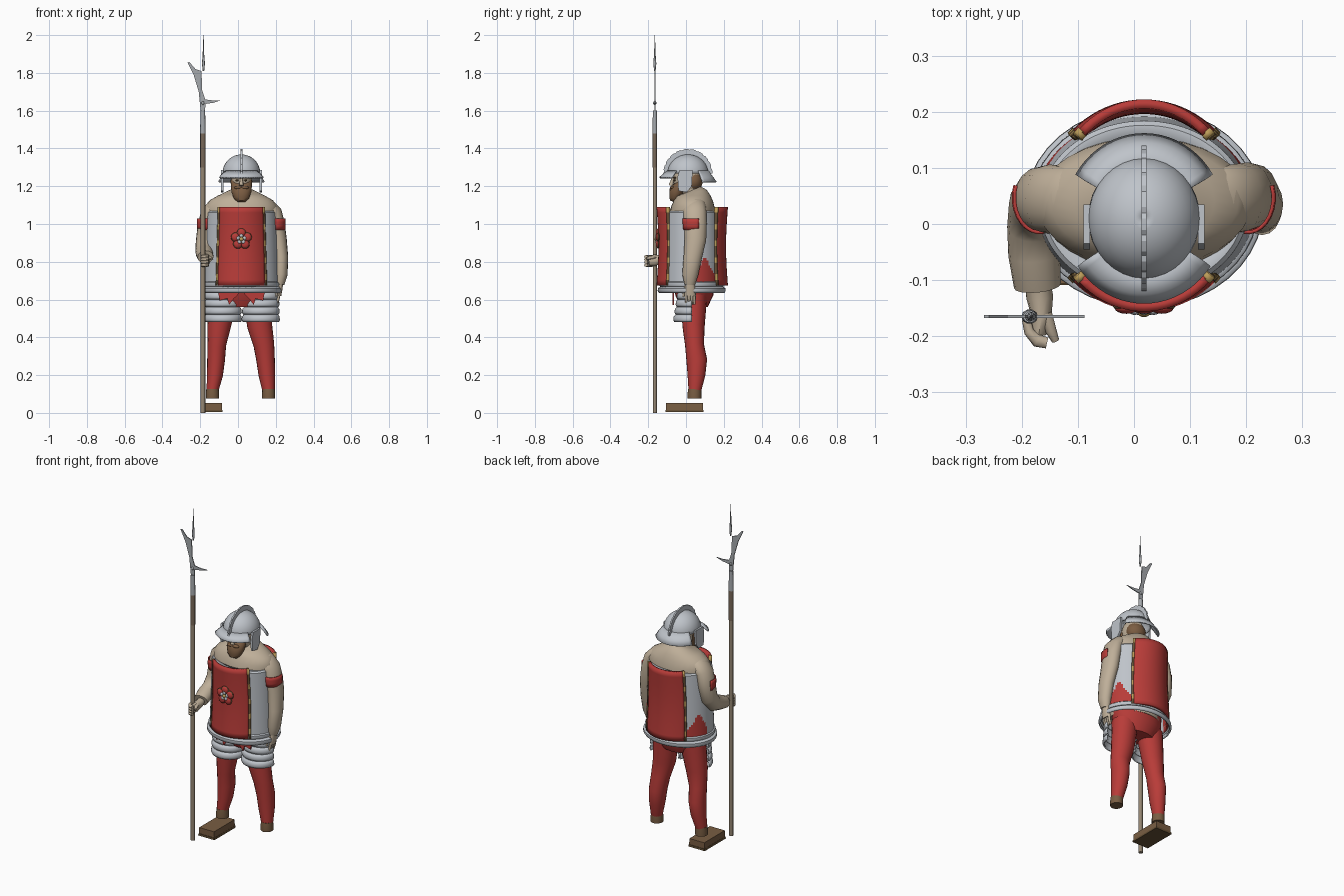
import bpy, bmesh, math
from mathutils import Vector, Matrix

if "Cube" in bpy.data.objects:
    bpy.data.objects.remove(bpy.data.objects["Cube"], do_unlink=True)


def material(name, rgb):
    m = bpy.data.materials.new(name)
    m.use_nodes = True
    m.diffuse_color = (*rgb, 1)
    m.node_tree.nodes["Principled BSDF"].inputs["Base Color"].default_value = (*rgb, 1)
    return m


STEEL = material("steel grey", (.52, .55, .59))
LINEN = material("warm beige", (.52, .43, .32))
RED = material("cloth red", (.48, .045, .04))
HAIR = material("hair brown", (.2, .11, .055))
WOOD = material("pole wood", (.3, .24, .17))
DARK_WOOD = material("dark pole wood", (.19, .14, .1))
LEATHER = material("shoe leather", (.19, .11, .055))
TRIM = material("dark trim", (.13, .08, .035))
GOLD = material("gold", (.5, .33, .1))
IRON = material("blade grey", (.38, .4, .42))
CX = .018


def finish(name, bm, mats, angle=40):
    mesh = bpy.data.meshes.new(name)
    bm.to_mesh(mesh)
    bm.free()
    for m in mats:
        mesh.materials.append(m)
    mesh.shade_smooth()
    mesh.set_sharp_from_angle(angle=math.radians(angle))
    ob = bpy.data.objects.new(name, mesh)
    bpy.context.collection.objects.link(ob)
    return ob


def bridge(bm, rows, closed=True):
    n = len(rows[0])
    for a, b in zip(rows, rows[1:]):
        for j in range(n if closed else n - 1):
            k = (j + 1) % n
            bm.faces.new((a[j], a[k], b[k], b[j]))


def limb(name, path, mat, n=16):
    """Capped tube through (x, y, z, radius_x, radius_other) stations."""
    bm = bmesh.new()
    pts = [Vector(p[:3]) for p in path]
    rows = []
    for i, p in enumerate(path):
        t = (pts[min(i + 1, len(pts) - 1)] - pts[max(i - 1, 0)]).normalized()
        u = Vector((1, 0, 0))
        u = (u - t * u.dot(t)).normalized()
        v = t.cross(u)
        rows.append([bm.verts.new(pts[i] + u * p[3] * math.cos(math.tau * j / n)
                                  + v * p[4] * math.sin(math.tau * j / n)) for j in range(n)])
    bridge(bm, rows)
    bm.faces.new(rows[0][::-1])
    bm.faces.new(rows[-1])
    return finish(name, bm, [mat], 50)


def shell(name, rings, mats, a0=0, a1=360, n=32, thick=.01, rule=None):
    """Plate swept round z through (x, y, z, rx, ry) rings, listed upwards."""
    bm = bmesh.new()
    full = a1 - a0 == 360
    angles = [math.radians(a0 + (a1 - a0) * j / n) for j in range(n if full else n + 1)]
    rows = [[bm.verts.new((x + rx * math.cos(a), y + ry * math.sin(a), z)) for a in angles]
            for x, y, z, rx, ry in rings]
    bridge(bm, rows, full)
    if rule:
        for f in bm.faces:
            f.material_index = rule(f.calc_center_median())
    ob = finish(name, bm, mats)
    mod = ob.modifiers.new("thickness", 'SOLIDIFY')
    mod.thickness = thick
    return ob


def ball(name, loc, size, mat):
    bm = bmesh.new()
    bmesh.ops.create_uvsphere(bm, u_segments=16, v_segments=10, radius=1,
                              matrix=Matrix.Translation(loc) @ Matrix.Diagonal((*size, 1)))
    return finish(name, bm, [mat], 60)


def prism(name, outline, at, thick, mat, axis='y'):
    """Flat outline of (side, z) points given thickness along axis."""
    bm = bmesh.new()
    place = (lambda s, z: (s, at - thick / 2, z)) if axis == 'y' else (lambda s, z: (at - thick / 2, s, z))
    face = bm.faces.new([bm.verts.new(place(s, z)) for s, z in outline])
    out = bmesh.ops.extrude_face_region(bm, geom=[face])
    step = Vector((0, thick, 0)) if axis == 'y' else Vector((thick, 0, 0))
    bmesh.ops.translate(bm, vec=step, verts=[g for g in out["geom"] if isinstance(g, bmesh.types.BMVert)])
    bmesh.ops.recalc_face_normals(bm, faces=bm.faces)
    return finish(name, bm, [mat], 25)


# Polearm
PX, PY = -.186, -.165
limb("pole_shaft", [(PX, PY, 0, .013, .011), (PX, PY, 1.3, .013, .011)], WOOD, 10)
limb("pole_upper", [(PX, PY, 1.3, .014, .012), (PX, PY, 1.48, .014, .012)], DARK_WOOD, 10)
limb("pole_socket", [(PX, PY, 1.48, .015, .013), (PX, PY, 1.6, .012, .011)], IRON, 10)
prism("blade", [(-.198, 1.6), (-.208, 1.7), (-.235, 1.79), (-.267, 1.855), (-.258, 1.858), (-.225, 1.82),
                (-.193, 1.81), (-.19, 1.71), (-.172, 1.655), (-.174, 1.6)], PY, .005, IRON)
prism("back_hook", [(-.178, 1.635), (-.13, 1.642), (-.088, 1.655), (-.13, 1.654), (-.178, 1.66)], PY, .005, IRON)
limb("top_spike", [(-.183, PY, 1.81, .004, .004), (-.183, PY, 1.85, .008, .008),
                   (-.183, PY, 1.9, .004, .004), (-.183, PY, 2.0, .001, .001)], IRON, 8)
ball("spike_knob", (PX, PY, 1.64), (.008, .009, .01), IRON)

# Body and cuirass
limb("torso", [(CX, .03, .66, .15, .12), (CX, .03, .9, .165, .125), (CX, .035, 1.05, .185, .122),
               (CX, .038, 1.09, .192, .115), (CX, .04, 1.125, .168, .103), (CX, .04, 1.15, .125, .09),
               (CX, .04, 1.168, .085, .072), (CX, .035, 1.18, .05, .048)], LINEN, 32)


def side_hem(c):
    return int(c.z < .83 - 2 * abs(c.y - .1) and .05 < c.y)


shell("cuirass", [(CX, .03, .66 + .4 * i / 30, .198 - .012 * i / 30, .162 - .008 * i / 30) for i in range(31)]
      + [(CX, .03, 1.068, .178, .146), (CX, .03, 1.069, .15, .115)], [STEEL, RED], n=96, rule=side_hem)
for i, (z, r) in enumerate([(.635, .213), (.665, .204)]):
    shell(f"waist_lame_{i}", [(CX, .03, z, r - .005, r - .04), (CX, .03, z + .01, r, r - .033),
                             (CX, .03, z + .024, r - .001, r - .034), (CX, .03, z + .034, r - .012, r - .047)],
          [STEEL], n=40)

# Front and back cloth panels with studded edges
for side, mid in (("front", 270), ("back", 90)):
    def rings(grow):
        return [(CX, .033, .675 + .415 * i / 14, .182 - .015 * i / 14 + grow,
                 .189 - .01 * math.sin(math.pi * i / 14) + grow) for i in range(15)]
    shell(side + "_panel", rings(0), [RED], mid - 44, mid + 44, 20, .016)
    for k in (-1, 1):
        edge = mid + k * 45.5
        shell(f"{side}_panel_trim_{k}", rings(.003), [TRIM, GOLD], edge - 2, edge + 2, 2, .02,
              lambda c: int(c.z * 33.7) % 3 == 0)

# Flower emblem
FZ, FY = .92, -.15
for i in range(5):
    a = math.tau * i / 5 + math.pi / 2
    dx, dz = math.cos(a), math.sin(a)
    ball(f"petal_back_{i}", (CX + .032 * dx, FY + .003, FZ + .032 * dz), (.025, .008, .025), TRIM)
    ball(f"petal_{i}", (CX + .033 * dx, FY, FZ + .033 * dz), (.021, .01, .021), RED)
    ball(f"inner_petal_{i}", (CX + .018 * dx, FY - .006, FZ + .018 * dz), (.01, .006, .01), STEEL)
ball("flower_centre", (CX, FY - .008, FZ), (.011, .008, .011), GOLD)

# Thigh lames and cloth tatters
for name, x in (("right", -.08), ("left", .121)):
    for i in range(4):
        z, r = .48 + .04 * i, .101 - .001 * i
        d = .097 - .006 * i
        shell(f"{name}_tasset_{i}", [(x, .03, z, r - .006, d - .006), (x, .03, z + .012, r, d),
                                     (x, .03, z + .03, r - .002, d - .002), (x, .03, z + .042, r - .012, d - .014)],
              [STEEL], 180, 360, 20, .008)
for k in (-1, 1):
    prism(f"red_tatter_{k}", [(CX + k * x, z) for x, z in
          ((.012, .65), (.018, .625), (.04, .605), (.065, .572), (.075, .605), (.115, .595), (.125, .65))],
          -.068, .008, RED)

# Legs, ankles and the single shoe
limb("hips", [(CX, .045, .56, .1, .07), (CX, .045, .62, .15, .1), (CX, .04, .7, .155, .11)], RED, 24)
LEGS = {"right": [(-.135, .047, .12, .032, .034), (-.122, .055, .2, .042, .047), (-.116, .057, .28, .047, .055),
                  (-.112, .045, .36, .049, .05), (-.1, .04, .46, .062, .059), (-.075, .042, .62, .075, .07)],
        "left": [(.162, .047, .12, .033, .034), (.153, .055, .2, .044, .047), (.146, .057, .28, .049, .055),
                 (.137, .045, .36, .055, .05), (.115, .04, .46, .066, .059), (.1, .042, .62, .075, .07)]}
for name, path in LEGS.items():
    limb(name + "_leg", path, RED, 20)
    x = path[0][0]
    limb(name + "_ankle", [(x, .045, .075, .035, .036), (x, .045, .1, .035, .037), (x, .046, .126, .033, .035)], LEATHER)
for part, z, h, grow, mat in (("sole", .004, .012, .003, TRIM), ("upper", .016, .036, 0, LEATHER)):
    x0, x1 = -.187 - grow, -.084 + grow
    prism("right_shoe_" + part, [(x0, z), (x1, z), (x1 - .002, z + h), (x0 + .002, z + h)],
          -.008, .196 + 2 * grow, mat)

# Arms
limb("left_arm", [(.221, .02, .68, .024, .028), (.228, .022, .73, .034, .042), (.228, .035, .82, .038, .048),
                  (.216, .05, .92, .042, .057), (.203, .05, 1.0, .045, .06), (.188, .046, 1.06, .045, .062),
                  (.155, .042, 1.1, .038, .062), (.12, .04, 1.11, .03, .05)], LINEN)
limb("right_arm", [(-.09, .04, 1.11, .03, .05), (-.12, .042, 1.1, .038, .062), (-.152, .044, 1.06, .045, .062),
                   (-.168, .045, .99, .046, .057), (-.177, .035, .91, .046, .052), (-.18, -.005, .86, .046, .046),
                   (-.178, -.055, .845, .046, .042), (-.172, -.11, .825, .042, .036)], LINEN)
for name, x, a0, a1 in (("left", .203, -110, 20), ("right", -.168, 160, 290)):
    shell(name + "_sleeve_band", [(x, .047, .968, .047, .061), (x, .047, .99, .05, .064),
                                  (x, .047, 1.01, .05, .065), (x, .047, 1.028, .048, .065)], [RED], a0, a1, 10, .006)

# Hands
limb("left_palm", [(.222, .02, .7, .018, .02), (.22, .022, .66, .016, .028), (.215, .022, .62, .014, .03)], LINEN, 12)
for i in range(4):
    y = .002 + .014 * i
    limb(f"left_finger_{i}", [(.216, y, .635, .009, .008), (.213, y, .605, .008, .008),
                              (.205, y, .575, .006, .006)], LINEN, 8)
limb("left_thumb", [(.214, 0, .67, .009, .01), (.205, -.012, .64, .008, .008), (.2, -.012, .615, .006, .006)], LINEN, 8)
limb("right_palm", [(-.172, -.1, .825, .022, .02), (-.168, -.13, .815, .024, .022), (-.165, -.165, .808, .018, .03),
                    (-.17, -.195, .805, .014, .026)], LINEN, 12)
for i in range(4):
    z = .782 + .015 * i
    limb(f"right_finger_{i}", [(-.192, -.17, z, .008, .008), (-.187, -.192, z, .009, .009),
                               (-.172, -.208, z, .012, .009), (-.155, -.212, z, .01, .008)], LINEN, 8)
limb("right_thumb", [(-.158, -.16, .825, .012, .01), (-.148, -.19, .822, .01, .009),
                     (-.14, -.208, .815, .007, .007)], LINEN, 8)

# Head, beard and hair
limb("neck", [(CX, .03, 1.14, .048, .05), (CX, .022, 1.2, .043, .048)], LINEN)
ball("head", (CX, .008, 1.23), (.056, .075, .085), LINEN)
limb("beard", [(CX, -.07, 1.118, .02, .016), (CX, -.062, 1.135, .04, .028), (CX, -.05, 1.17, .053, .04),
               (CX, -.036, 1.195, .055, .034), (CX, -.018, 1.23, .057, .02)], HAIR)
ball("hair", (CX, .038, 1.225), (.058, .05, .055), HAIR)
limb("nose", [(CX, -.08, 1.203, .012, .012), (CX, -.068, 1.245, .006, .007)], LINEN, 8)
for k in (-1, 1):
    ball(f"moustache_{k}", (CX + k * .018, -.073, 1.193), (.022, .012, .009), HAIR)
    ball(f"eye_{k}", (CX + k * .022, -.06, 1.231), (.009, .006, .005), TRIM)
    ball(f"brow_{k}", (CX + k * .023, -.06, 1.245), (.015, .009, .005), HAIR)

# Helmet: skull, flared brims, cheek plates and notched comb
HY = .01
ARC = [math.radians(a) for a in range(0, 91, 10)]
shell("helmet_skull", [(CX, HY, 1.268 + .1 * math.sin(a), .099 * math.cos(a) + .001,
                       .107 * math.cos(a) + .001) for a in ARC], [STEEL], thick=.008)
for side, a0, a1, drop in (("front", 214, 326, .036), ("back", 31, 149, .06)):
    shell(f"helmet_{side}_brim", [(CX, HY, 1.284 - drop, .143, .152), (CX, HY, 1.284 - drop * .6, .128, .135),
                                  (CX, HY, 1.284, .1, .108)], [STEEL], a0, a1, 20, .008)
for k in (-1, 1):
    prism(f"cheek_plate_{k}", [(-.035, 1.285), (.035, 1.285), (.03, 1.2), (.005, 1.168), (-.04, 1.175), (-.045, 1.25)],
          CX + k * .102, .012, STEEL, 'x')
comb = []
for i in range(41):
    a, r = math.pi * i / 40, .13 if i % 4 < 3 else .126
    comb.append((HY + r * math.cos(a), 1.267 + r * math.sin(a)))
comb += [(HY + .1 * math.cos(a), 1.267 + .092 * math.sin(a)) for a in (math.pi * i / 20 for i in range(20, -1, -1))]
prism("helmet_comb", comb, CX, .009, STEEL, 'x')
